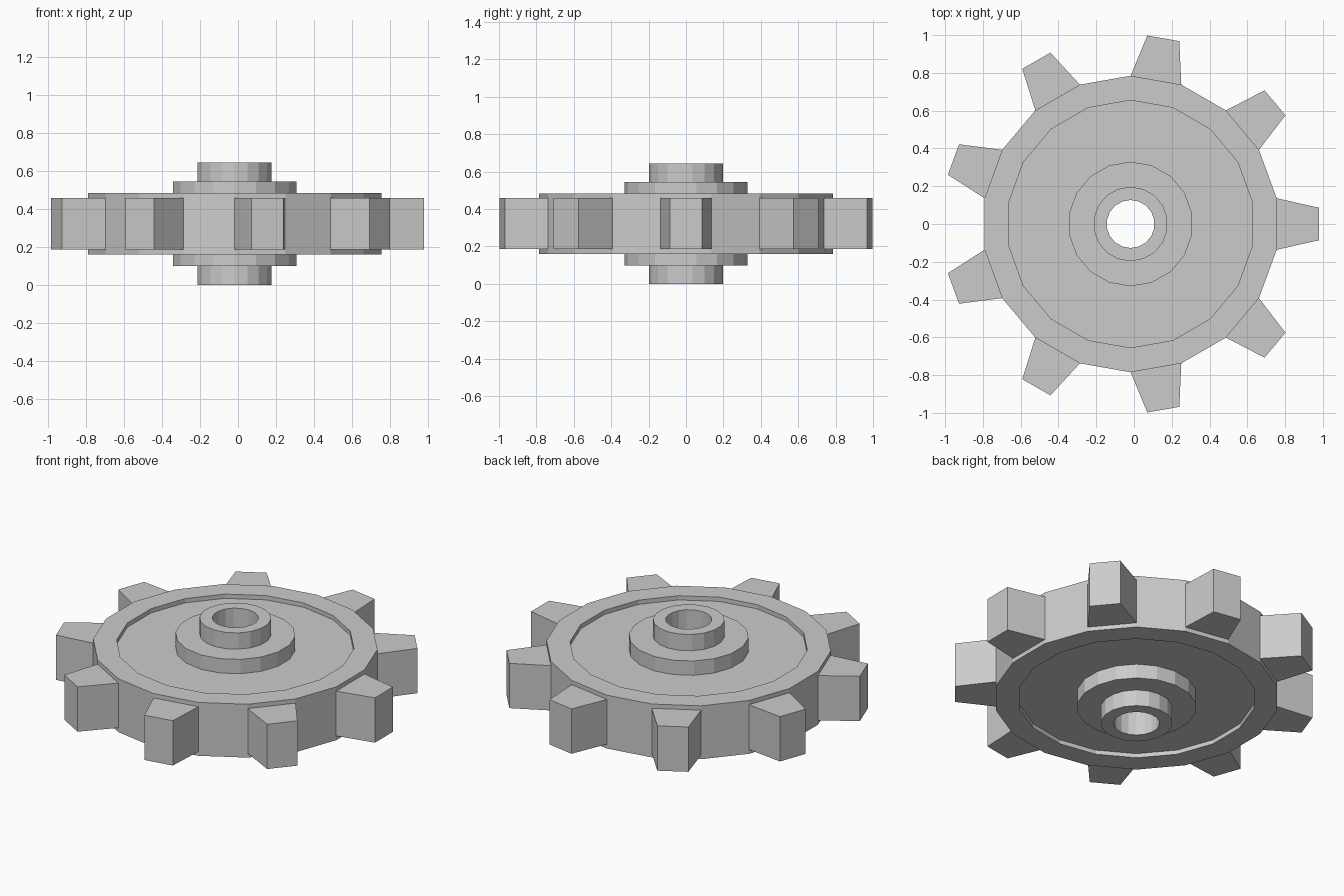
import bpy, bmesh
from math import radians, cos, sin
from mathutils import Vector

if "Cube" in bpy.data.objects:
    bpy.data.objects.remove(bpy.data.objects["Cube"])

SIDES = 18            # every second side carries a tooth
CX = -0.018           # gear axis offset
MID = 0.322           # mid height
TIP_R, TIP_HALF = 0.998, 0.086

# Upper half of the section: (radius, height above mid plane), bore to outer wall
upper = [(0.127, 0.322), (0.197, 0.322), (0.197, 0.223), (0.33, 0.223),
         (0.33, 0.136), (0.655, 0.136), (0.655, 0.162), (0.785, 0.162),
         (0.785, 0.136)]
profile = upper + [(r, -z) for r, z in reversed(upper)]
TOOTH_BAND = len(upper) - 1

# Revolve the mirrored section into the wheel with hub, web and rim
bm = bmesh.new()
rings = []
for i in range(SIDES):
    a = radians(10 + i * 360 / SIDES)
    rings.append([bm.verts.new((r * cos(a), r * sin(a), z)) for r, z in profile])
tooth_faces = []
for i in range(SIDES):
    a, b = rings[i], rings[(i + 1) % SIDES]
    for j in range(len(profile)):
        k = (j + 1) % len(profile)
        face = bm.faces.new((a[j], a[k], b[k], b[j]))
        if j == TOOTH_BAND and i % 2:
            tooth_faces.append((face, radians(20 + i * 20)))

# Extrude the tapered teeth from alternate wall faces
for face, ang in tooth_faces:
    out = Vector((cos(ang), sin(ang), 0))
    side = Vector((-sin(ang), cos(ang), 0))
    tip = bmesh.ops.extrude_discrete_faces(bm, faces=[face])["faces"][0]
    for v in tip.verts:
        s = 1 if v.co.dot(side) > 0 else -1
        v.co = out * TIP_R + side * s * TIP_HALF + Vector((0, 0, v.co.z))

bmesh.ops.recalc_face_normals(bm, faces=bm.faces)
mesh = bpy.data.meshes.new("gear_wheel")
bm.to_mesh(mesh)
bm.free()
gear = bpy.data.objects.new("gear_wheel", mesh)
gear.location = (CX, 0, MID)
bpy.context.collection.objects.link(gear)
